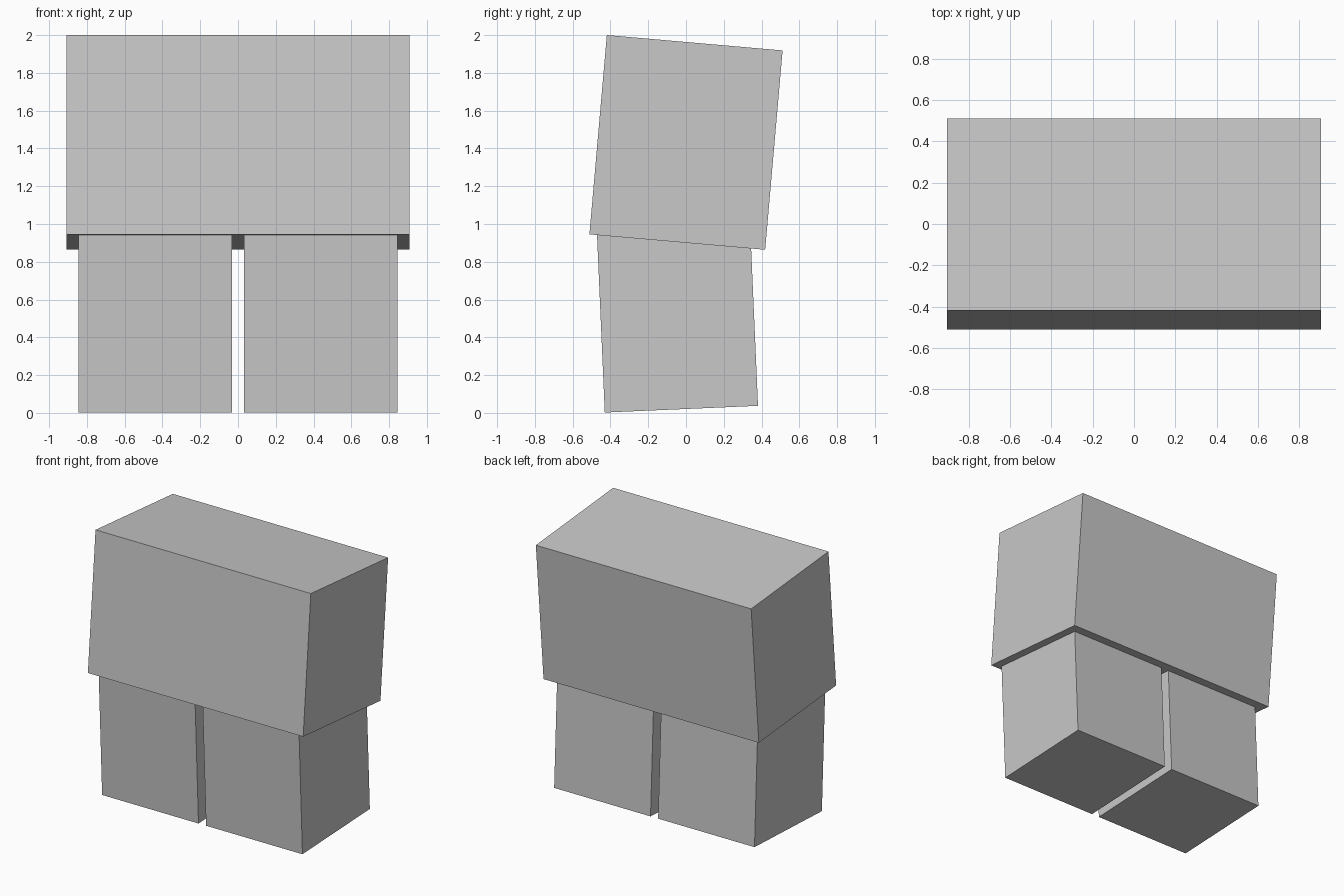
import bpy
from math import radians
from mathutils import Matrix, Vector

if "Cube" in bpy.data.objects:
    bpy.data.objects.remove(bpy.data.objects["Cube"], do_unlink=True)

# Single plain grey material
grey = bpy.data.materials.new("plain_grey")
grey.use_nodes = True
colour = (0.58, 0.58, 0.58, 1.0)
grey.diffuse_color = colour
grey.node_tree.nodes["Principled BSDF"].inputs["Base Color"].default_value = colour


def tilted_box(name, centre, size, tilt):
    """Box of the given size, leaned about the x axis by tilt degrees."""
    bpy.ops.mesh.primitive_cube_add(size=1)
    box = bpy.context.object
    box.name = name
    rotation = Matrix.Rotation(radians(tilt), 4, "X")
    box.data.transform(rotation @ Matrix.Diagonal((*size, 1)))
    box.location = centre
    box.data.materials.append(grey)
    return box


# Upper body, leaning backward
tilted_box("torso", (0, 0, 1.432), (1.814, 0.934, 1.059), -5)

# Two legs, leaning forward and ending inside the torso
leg_size = Vector((0.812, 0.812, 0.98))
leg_tilt = 2.5
front_foot = Vector((0, -0.43, 0.002))
leg_offset = Matrix.Rotation(radians(leg_tilt), 3, "X") @ Vector(
    (0, leg_size.y / 2, leg_size.z / 2))
for name, side in (("left_leg", 1), ("right_leg", -1)):
    centre = front_foot + leg_offset + Vector((side * 0.438, 0, 0))
    tilted_box(name, centre, leg_size, leg_tilt)
